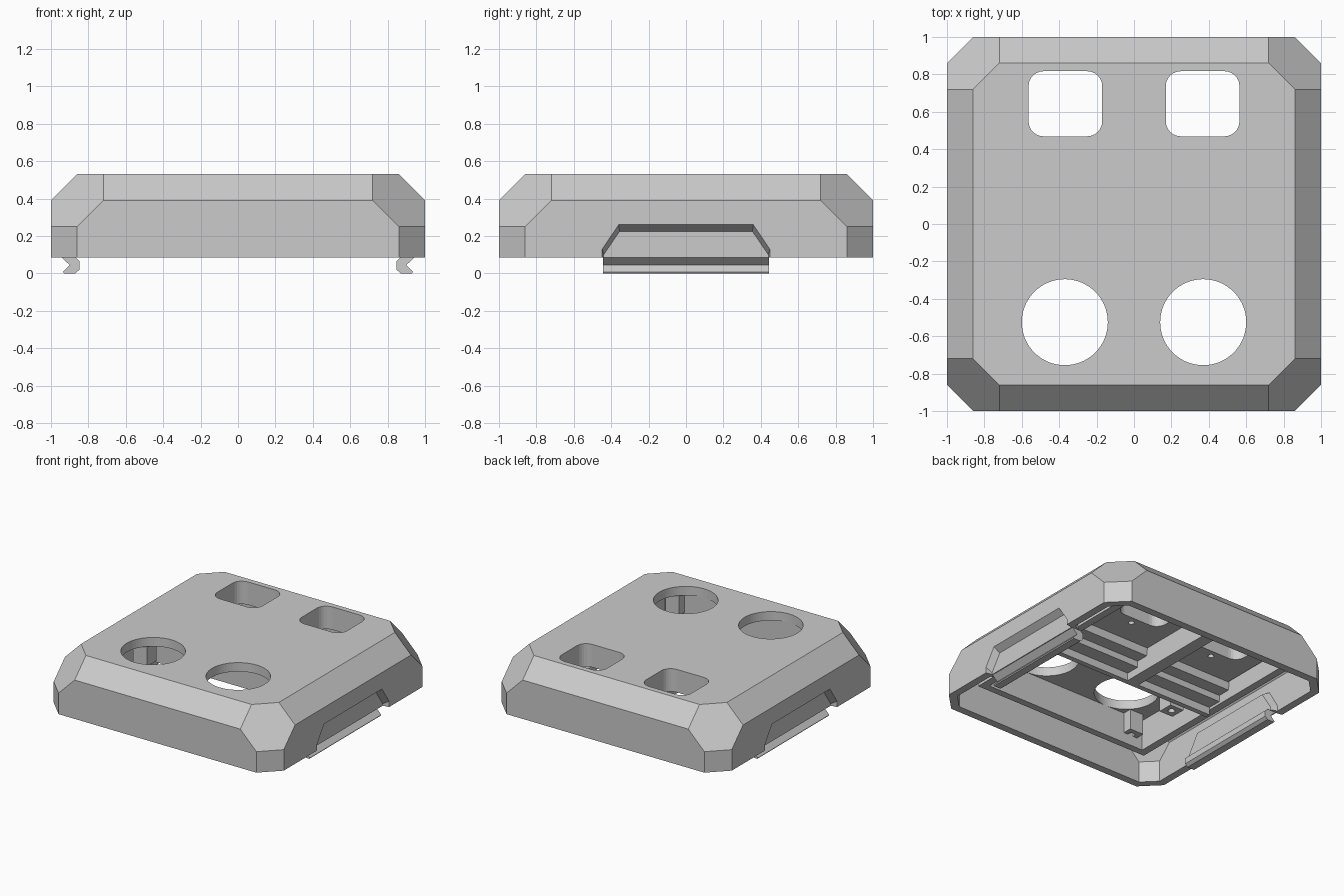
import bpy, bmesh, math

if "Cube" in bpy.data.objects:
    bpy.data.objects.remove(bpy.data.objects["Cube"])

def new_object(name, bm):
    bmesh.ops.recalc_face_normals(bm, faces=bm.faces)
    me = bpy.data.meshes.new(name)
    bm.to_mesh(me)
    bm.free()
    ob = bpy.data.objects.new(name, me)
    bpy.context.collection.objects.link(ob)
    return ob

def hull(name, pts):
    bm = bmesh.new()
    for p in pts:
        bm.verts.new(p)
    bmesh.ops.convex_hull(bm, input=bm.verts[:])
    bmesh.ops.dissolve_limit(bm, angle_limit=0.01, verts=bm.verts[:], edges=bm.edges[:])
    return new_object(name, bm)

def extrude(name, pts, vec):
    bm = bmesh.new()
    f = bm.faces.new([bm.verts.new(p) for p in pts])
    r = bmesh.ops.extrude_face_region(bm, geom=[f], use_keep_orig=True)
    bmesh.ops.translate(bm, vec=vec, verts=[v for v in r['geom'] if isinstance(v, bmesh.types.BMVert)])
    return new_object(name, bm)

def box(name, x0, x1, y0, y1, z0, z1):
    return extrude(name, [(x0, y0, z0), (x1, y0, z0), (x1, y1, z0), (x0, y1, z0)], (0, 0, z1 - z0))

def disc(x, y, r, z0, z1, n=64):
    pts = [(x + r * math.cos(2 * math.pi * i / n), y + r * math.sin(2 * math.pi * i / n), z0) for i in range(n)]
    return extrude("cutter", pts, (0, 0, z1 - z0))

def rounded_square(x, y, hx, hy, r, z0, z1):
    pts = []
    for sx, sy, a0 in ((1, 1, 0), (-1, 1, 90), (-1, -1, 180), (1, -1, 270)):
        for k in range(7):
            a = math.radians(a0 + 15 * k)
            pts.append((x + sx * (hx - r) + r * math.cos(a), y + sy * (hy - r) + r * math.sin(a), z0))
    return extrude("cutter", pts, (0, 0, z1 - z0))

def boolean(ob, other, op='DIFFERENCE'):
    m = ob.modifiers.new("bool", 'BOOLEAN')
    m.operation, m.object, m.solver = op, other, 'EXACT'
    bpy.context.view_layer.objects.active = ob
    bpy.ops.object.modifier_apply(modifier=m.name)
    bpy.data.objects.remove(other)

def chamfered(name, a, c, z0, z1):
    # box with equal chamfers on vertical and top edges
    pts = []
    for sx in (-1, 1):
        for sy in (-1, 1):
            for u, v, z in ((a, a - c, z0), (a, a - c, z1 - 2 * c), (a, a - 2 * c, z1 - c), (a - c, a - 2 * c, z1)):
                pts += [(sx * u, sy * v, z), (sx * v, sy * u, z)]
    return hull(name, pts)

def trapezoid(x, w0, z0, w1, z1, w2, z2):
    return [(x, s * w, z) for s in (-1, 1) for w, z in ((w0, z0), (w1, z1), (w2, z2))]

# hollow outer shell
shell = chamfered("shell", 1.0, 0.14, 0.085, 0.53)
boolean(shell, chamfered("cutter", 0.94, 0.105, -0.1, 0.46))

for s in (-1, 1):
    # inward bulge of the wall, then the finger recess cut from outside
    boolean(shell, hull("bulge", trapezoid(s * 0.97, .48, .085, .48, .14, .39, .29)
                        + trapezoid(s * 0.89, .45, .085, .45, .11, .36, .25)), 'UNION')
    boolean(shell, hull("cutter", trapezoid(s * 1.0, .448, .0, .448, .13, .36, .26)
                        + trapezoid(s * 1.02, .448, .0, .448, .13, .36, .26)
                        + trapezoid(s * 0.95, .44, .0, .44, .10, .355, .225)))
    # solid block under the rear openings
    boolean(shell, box("block", *sorted((s * .05, s * .70)), .20, .86, .35, .50), 'UNION')
    # round holes and rounded square holes through the roof
    boolean(shell, disc(s * 0.37, -0.525, 0.23, 0.3, 0.7))
    boolean(shell, rounded_square(s * .367, .643, .197, .174, .08, .2, .7))
    boolean(shell, disc(s * .37, .41, .022, .2, .44, 16))

# inner frame hanging from the roof
box("frame_front", -.77, .77, -.81, -.755, .22, .48)
box("frame_back", -.75, .75, .83, .87, .22, .47)
box("centre_rib", -.05, .05, -.05, .83, .18, .48)
box("crossbar", -.71, .71, -.05, -.01, .18, .48)

for s, side in ((-1, "left"), (1, "right")):
    box("frame_" + side, *sorted((s * .71, s * .77)), -.755, .83, .22, .48)

    # stepped support leading up to the rear block
    steps = [(.21, .36), (.20, .29), (.10, .29), (.10, .24), (-.01, .24), (-.01, .47), (.21, .47)]
    extrude("stepped_support_" + side, [(s * .05, y, z) for y, z in steps], (s * .66, 0, 0))

    # screw posts
    for y, end in ((-.745, "front"), (-.30, "rear")):
        post = box("screw_post_%s_%s" % (side, end), *sorted((s * .54, s * .66)), y - .06, y + .06, .30, .48)
        boolean(post, disc(s * .60, y, .025, .1, .44, 16))

    # snap clip along the lower edge
    clip = [(.945, .086), (.90, .045), (.935, .008), (.93, 0), (.87, 0),
            (.847, .02), (.847, .065), (.87, .086)]
    extrude("snap_clip_" + side, [(s * x, -.443, z) for x, z in clip], (0, .886, 0))
